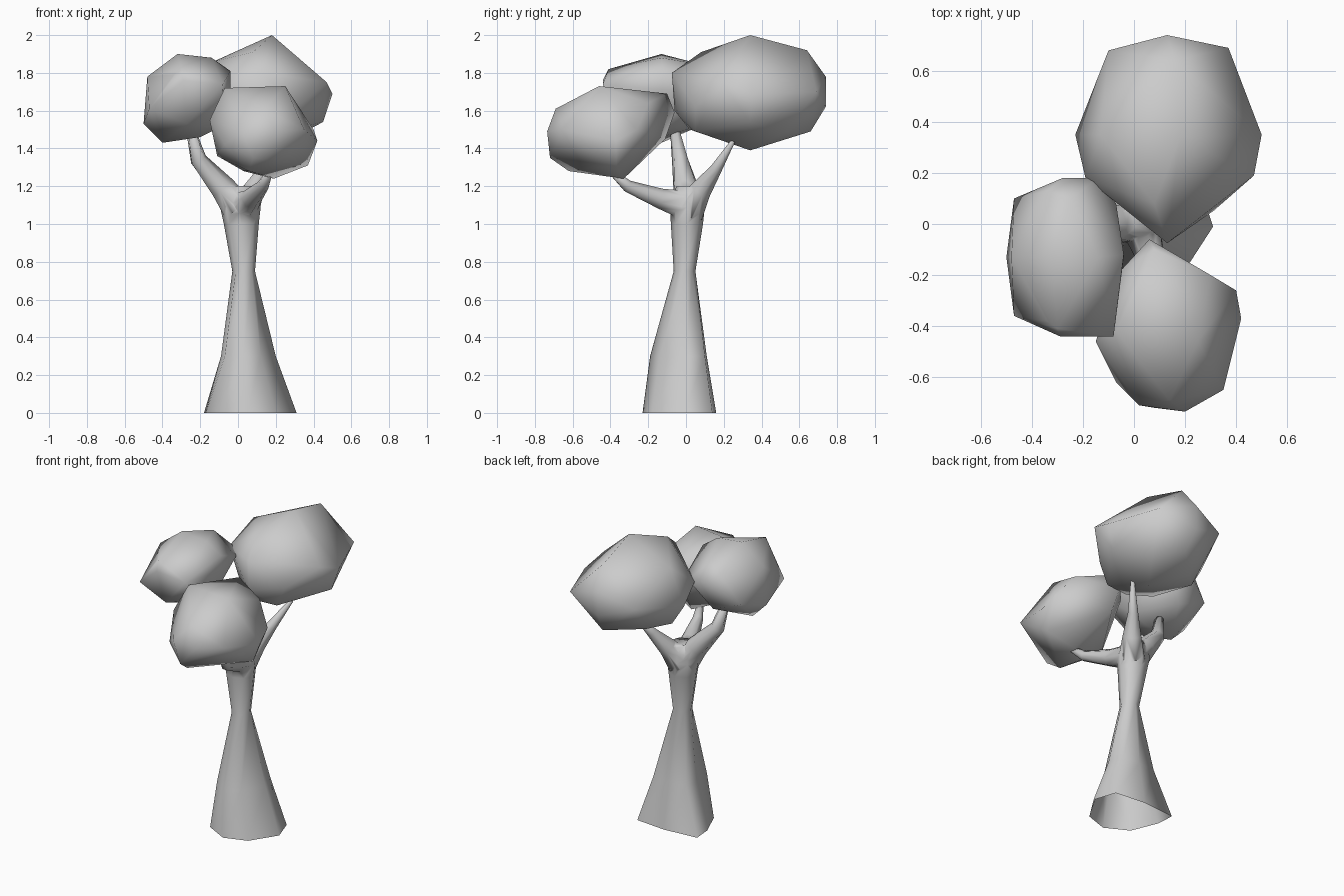
import bpy, bmesh, math
from mathutils import Vector

if "Cube" in bpy.data.objects:
    bpy.data.objects.remove(bpy.data.objects["Cube"])


def finish(bm, name):
    bmesh.ops.recalc_face_normals(bm, faces=bm.faces)
    for f in bm.faces:
        f.smooth = True
    me = bpy.data.meshes.new(name)
    bm.to_mesh(me)
    bm.free()
    ob = bpy.data.objects.new(name, me)
    bpy.context.collection.objects.link(ob)
    return ob


def loft(name, rings):
    """Skin a list of point rings and close both ends."""
    bm = bmesh.new()
    loops = [[bm.verts.new(p) for p in ring] for ring in rings]
    n = len(loops[0])
    for a, b in zip(loops, loops[1:]):
        for i in range(n):
            j = (i + 1) % n
            bm.faces.new((a[i], a[j], b[j], b[i]))
    bm.faces.new(loops[-1])
    bm.faces.new(loops[0][::-1])
    return finish(bm, name)


def oval(x0, x1, y0, y1, z, n=8):
    """Horizontal ring filling the given bounds."""
    return [((x0 + x1) / 2 + (x1 - x0) / 2 * math.cos(2 * math.pi * i / n),
             (y0 + y1) / 2 + (y1 - y0) / 2 * math.sin(2 * math.pi * i / n), z)
            for i in range(n)]


def branch(name, path, n=7):
    """Tapered tube through (x, y, z, radius) stations."""
    pts = [Vector(p[:3]) for p in path]
    rings = []
    for k, c in enumerate(pts):
        d = (pts[min(k + 1, len(pts) - 1)] - pts[max(k - 1, 0)]).normalized()
        u = d.cross(Vector((0, 0, 1))).normalized()
        v = d.cross(u)
        rings.append([c + path[k][3] * (u * math.cos(2 * math.pi * i / n)
                                        + v * math.sin(2 * math.pi * i / n)) for i in range(n)])
    return loft(name, rings)


def foliage(name, pts):
    """Faceted leaf clump wrapped around its corner points."""
    bm = bmesh.new()
    for p in pts:
        bm.verts.new(p)
    bmesh.ops.convex_hull(bm, input=bm.verts)
    loose = [v for v in bm.verts if not v.link_faces]
    bmesh.ops.delete(bm, geom=loose, context='VERTS')
    return finish(bm, name)


# trunk: uneven foot, narrow waist, flared fork
foot = [(.31, -.01), (.26, .14), (.05, .16), (-.18, .14),
        (-.17, .02), (-.10, -.15), (.05, -.23), (.20, -.18)]
knee = [(.20, 0), (.17, .10), (.05, .11), (-.07, .10),
        (-.09, .02), (-.07, -.12), (.03, -.19), (.12, -.14)]
trunk = loft("trunk", [
    [(x, y, 0) for x, y in foot],
    [(x, y, 0.30) for x, y in knee],
    oval(-0.03, 0.09, -0.065, 0.05, 0.75),
    oval(-0.075, 0.11, -0.08, 0.09, 1.0),
    oval(-0.095, 0.12, -0.085, 0.10, 1.09),
    oval(-0.08, 0.105, -0.07, 0.09, 1.15),
    oval(-0.045, 0.085, -0.05, 0.07, 1.20)])

# three branches
limbs = [
    branch("left_branch", [(0.0, 0, 1.08, 0.085), (-0.08, 0, 1.19, 0.07),
                           (-0.21, -0.03, 1.34, 0.045), (-0.25, -0.06, 1.50, 0.025)]),
    branch("front_branch", [(0.03, -0.01, 1.10, 0.08), (0.07, -0.14, 1.135, 0.055),
                            (0.13, -0.31, 1.20, 0.033), (0.17, -0.40, 1.28, 0.015)]),
    branch("back_branch", [(0.03, 0.02, 1.07, 0.085), (0.08, 0.08, 1.18, 0.06),
                           (0.14, 0.16, 1.29, 0.033), (0.22, 0.25, 1.44, 0.012)])]

# fuse the branches into the trunk, then open the foot
for limb in limbs:
    mod = trunk.modifiers.new("fuse", 'BOOLEAN')
    mod.operation, mod.solver, mod.object = 'UNION', 'EXACT', limb
fused = trunk.evaluated_get(bpy.context.evaluated_depsgraph_get())
bm = bmesh.new()
bm.from_mesh(fused.to_mesh())
base = [f for f in bm.faces if f.calc_center_median().z < 0.001]
bmesh.ops.delete(bm, geom=base, context='FACES')
trunk.modifiers.clear()
bm.to_mesh(trunk.data)
bm.free()
for limb in limbs:
    bpy.data.objects.remove(limb)

# leaf clumps
foliage("back_foliage", [
    (.18, .34, 2.0), (-.13, .35, 1.86), (.08, .08, 1.91), (.16, .64, 1.92),
    (.13, -.075, 1.80), (.12, -.06, 1.60), (.13, .74, 1.78), (.13, .74, 1.62),
    (-.10, .68, 1.70), (.37, .69, 1.70), (-.23, .35, 1.63), (-.19, .18, 1.72),
    (.50, .35, 1.69), (.47, .19, 1.75), (.45, .34, 1.54), (.31, .05, 1.62),
    (.17, .34, 1.39), (.15, .66, 1.49), (.29, .52, 1.48), (-.04, .48, 1.48),
    (.25, .05, 1.49), (.08, .02, 1.50), (-.05, .12, 1.49), (-.15, .36, 1.50)])
foliage("front_foliage", [
    (-.07, -.42, 1.72), (.25, -.46, 1.73), (.08, -.10, 1.69), (.06, -.06, 1.59),
    (.40, -.26, 1.50), (.42, -.37, 1.44), (.35, -.65, 1.50), (.20, -.735, 1.49),
    (.02, -.71, 1.49), (-.15, -.46, 1.55), (-.05, -.18, 1.60), (.14, -.69, 1.61),
    (.08, -.72, 1.35), (.37, -.37, 1.31), (.19, -.33, 1.24), (.03, -.48, 1.28),
    (-.11, -.44, 1.36), (.06, -.62, 1.28), (.08, -.11, 1.45), (.30, -.20, 1.64),
    (-.07, -.62, 1.42)])
foliage("left_foliage", [
    (-.32, -.13, 1.90), (-.14, -.13, 1.88), (-.04, -.12, 1.81), (-.04, -.13, 1.71),
    (-.48, -.13, 1.78), (-.50, -.13, 1.53), (-.47, -.36, 1.61), (-.47, .10, 1.61),
    (-.29, -.44, 1.76), (-.08, -.44, 1.74), (-.28, .18, 1.74), (-.14, .18, 1.72),
    (-.30, -.41, 1.82), (-.25, .10, 1.84), (-.40, -.13, 1.43), (-.20, -.13, 1.46),
    (-.10, -.13, 1.51), (-.27, -.37, 1.53), (-.27, .10, 1.53), (-.07, .08, 1.72),
    (-.34, .13, 1.79), (-.34, -.38, 1.79)])
